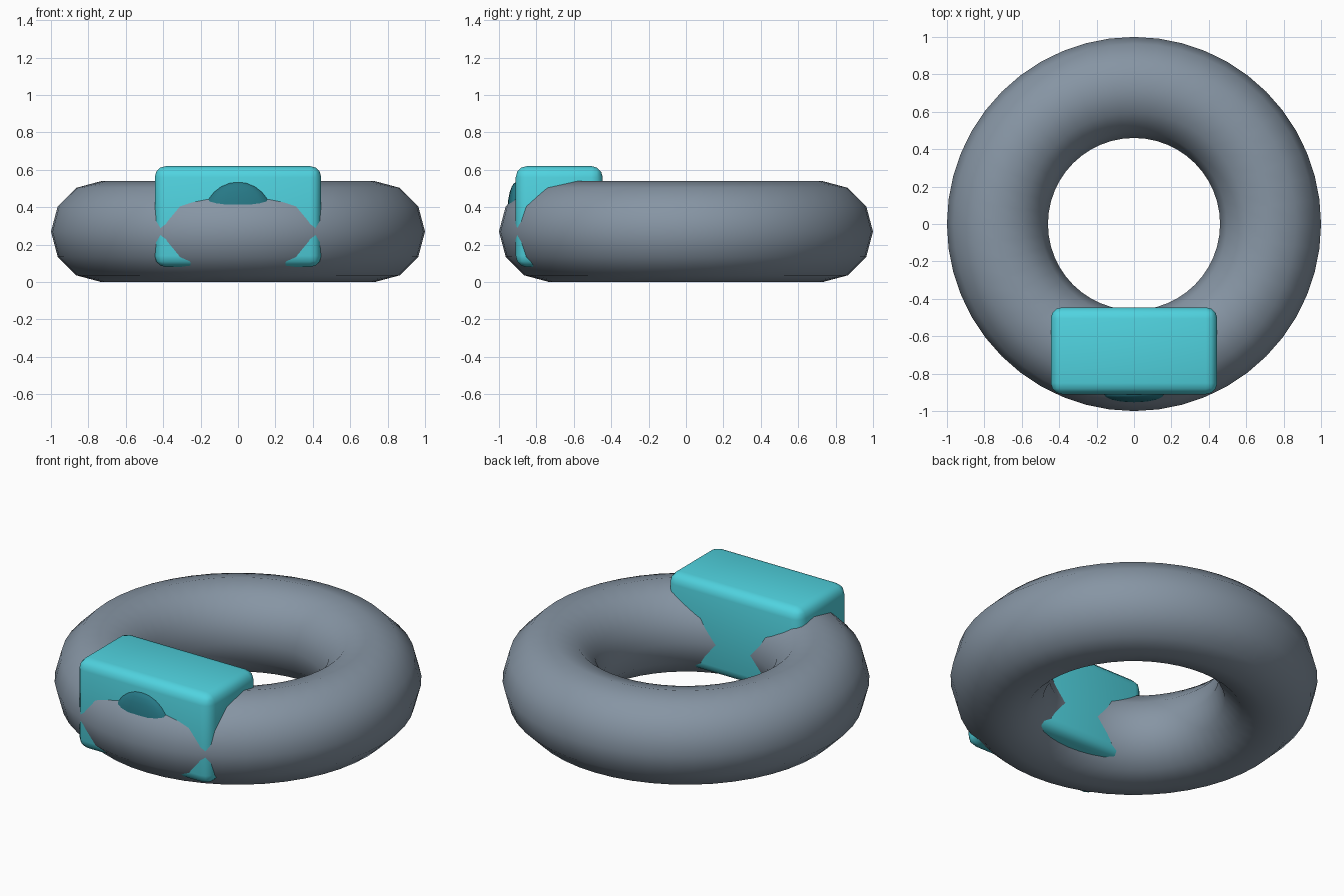
import bpy, math

if "Cube" in bpy.data.objects:
    bpy.data.objects.remove(bpy.data.objects["Cube"])


def finish(obj, name, color, angle=60):
    obj.name = name
    mat = bpy.data.materials.new(name + "_colour")
    mat.diffuse_color = (*color, 1)
    mat.use_nodes = True
    mat.node_tree.nodes["Principled BSDF"].inputs["Base Color"].default_value = mat.diffuse_color
    obj.data.materials.append(mat)
    bpy.ops.object.shade_smooth_by_angle(angle=math.radians(angle))


# Ring body
bpy.ops.mesh.primitive_torus_add(major_radius=0.73, minor_radius=0.27,
                                 major_segments=48, minor_segments=12,
                                 location=(0, 0, 0.27))
finish(bpy.context.object, "ring", (0.24, 0.30, 0.37))

# Rounded box set into the front of the ring
bpy.ops.mesh.primitive_cube_add(size=1, location=(0, -0.678, 0.35))
box = bpy.context.object
box.scale = (0.89, 0.465, 0.54)
bpy.ops.object.transform_apply(location=False, rotation=False, scale=True)
bevel = box.modifiers.new("round_edges", 'BEVEL')
bevel.width = 0.06
bevel.segments = 3
bpy.ops.object.modifier_apply(modifier="round_edges")
finish(box, "front_block", (0.08, 0.65, 0.74))

# Flattened dome on the front of the box
bpy.ops.mesh.primitive_uv_sphere_add(segments=16, ring_count=12, radius=1,
                                     location=(0, -0.907, 0.35))
dome = bpy.context.object
dome.scale = (0.185, 0.05, 0.185)
bpy.ops.object.transform_apply(location=False, rotation=False, scale=True)
finish(dome, "front_dome", (0.02, 0.19, 0.24))
